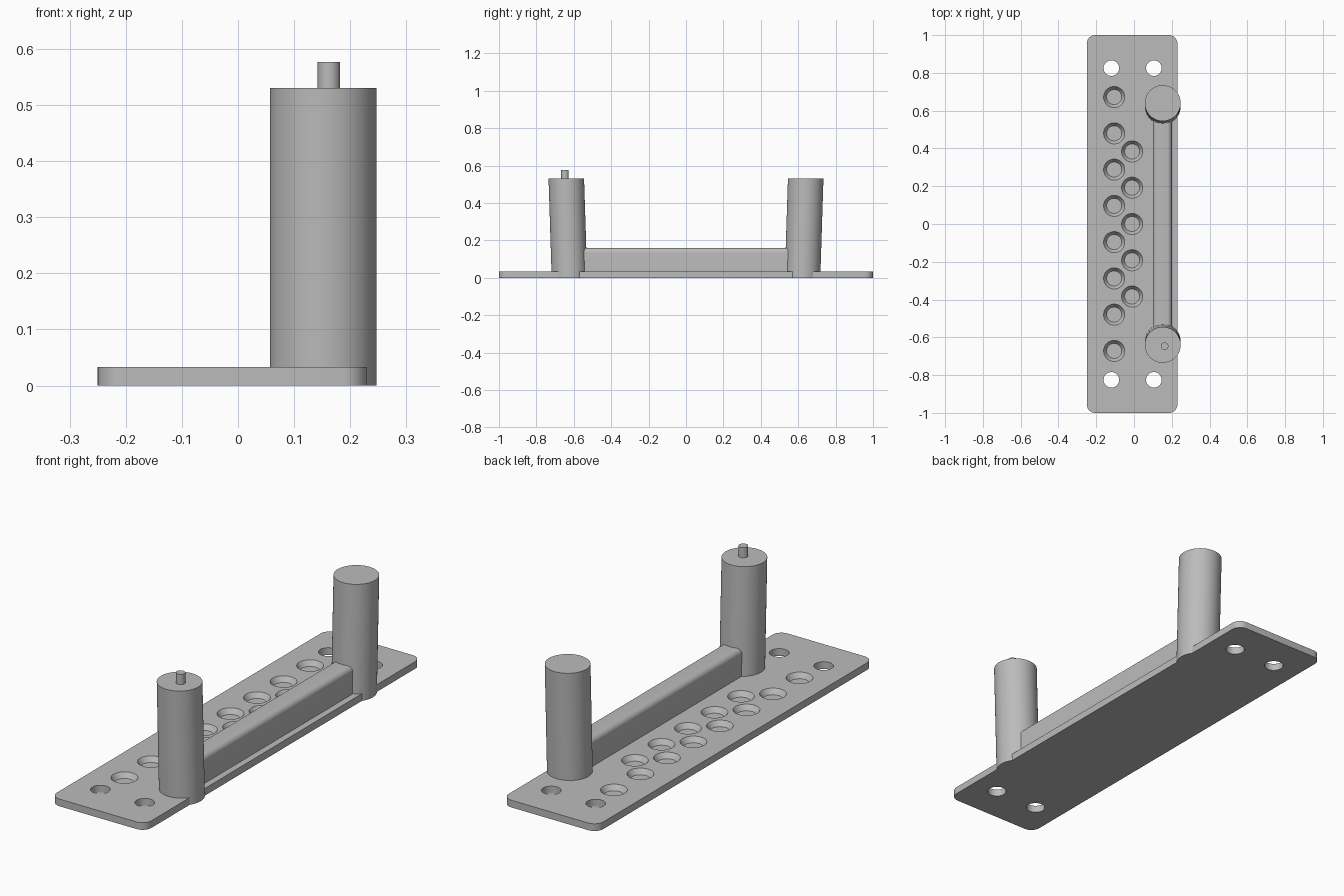
import bpy, bmesh, math
from mathutils import Matrix, Vector

cube = bpy.data.objects.get("Cube")
if cube:
    bpy.data.objects.remove(cube, do_unlink=True)

PLATE_TOP = 0.033

grey = bpy.data.materials.new("plain grey")
grey.use_nodes = True
COLOUR = (0.5, 0.5, 0.5, 1)
grey.diffuse_color = COLOUR
grey.node_tree.nodes["Principled BSDF"].inputs["Base Color"].default_value = COLOUR


def make_object(name, bm):
    mesh = bpy.data.meshes.new(name)
    bmesh.ops.recalc_face_normals(bm, faces=bm.faces)
    bm.to_mesh(mesh)
    bm.free()
    mesh.materials.append(grey)
    obj = bpy.data.objects.new(name, mesh)
    bpy.context.collection.objects.link(obj)
    return obj


def smooth(obj):
    bpy.ops.object.select_all(action='DESELECT')
    obj.select_set(True)
    bpy.context.view_layer.objects.active = obj
    bpy.ops.object.shade_smooth_by_angle(angle=math.radians(30))


def add_cone(bm, x, y, z0, z1, r0, r1, segments=48):
    """Vertical cone or cylinder from z0 to z1."""
    return bmesh.ops.create_cone(
        bm, cap_ends=True, segments=segments, radius1=r0, radius2=r1,
        depth=z1 - z0, matrix=Matrix.Translation((x, y, (z0 + z1) / 2)))["verts"]


def add_box(bm, low, high):
    low, high = Vector(low), Vector(high)
    place = Matrix.Translation((low + high) / 2) @ Matrix.Diagonal((*(high - low), 1))
    bmesh.ops.create_cube(bm, size=1, matrix=place)


def round_edges(bm, radius, rule):
    edges = [e for e in bm.edges if rule(*[v.co for v in e.verts])]
    bmesh.ops.bevel(bm, geom=edges, offset=radius, segments=8, profile=0.5, affect='EDGES')


# Base plate with rounded corners
bm = bmesh.new()
add_box(bm, (-0.25, -1, 0), (0.23, 1, PLATE_TOP))
round_edges(bm, 0.045, lambda a, b: abs(a.z - b.z) > 0.01)
plate = make_object("base_plate", bm)

# Screw holes go through, tapered pockets stop inside the plate
bm = bmesh.new()
for y in (-0.825, 0.825):
    for x in (-0.12, 0.105):
        add_cone(bm, x, y, -0.05, 0.1, 0.041, 0.041)
pockets = [(-0.105, 0.192 * (i - 3.5)) for i in range(8)]
pockets += [(-0.01, 0.192 * i) for i in range(-2, 3)]
for x, y in pockets:
    verts = add_cone(bm, x, y, 0.01, PLATE_TOP, 0.04, 0.056)
    rim = [f for f in {f for v in verts for f in v.link_faces}
           if all(v.co.z > 0.02 for v in f.verts)]
    top = bmesh.ops.extrude_face_region(bm, geom=rim)["geom"]
    bmesh.ops.delete(bm, geom=rim, context='FACES_ONLY')
    for v in top:
        if isinstance(v, bmesh.types.BMVert):
            v.co.z += 0.03
cutter = make_object("hole_cutter", bm)
cutter.hide_render = True

cut = plate.modifiers.new("holes", 'BOOLEAN')
cut.operation = 'DIFFERENCE'
cut.solver = 'EXACT'
cut.object = cutter
bpy.context.view_layer.objects.active = plate
plate.select_set(True)
bpy.ops.object.modifier_apply(modifier=cut.name)
bpy.data.objects.remove(cutter, do_unlink=True)
smooth(plate)

# Two posts leaning slightly outward, with level ends
for name, side in (("front_post", -1), ("back_post", 1)):
    bm = bmesh.new()
    for v in add_cone(bm, 0.152, side * 0.623, 0, 0.53, 0.095, 0.095, 96):
        v.co.y += side * 0.032 * v.co.z
    smooth(make_object(name, bm))

# Small pin on the front post
bm = bmesh.new()
add_cone(bm, 0.162, -0.647, 0.5, 0.577, 0.02, 0.02)
smooth(make_object("locating_pin", bm))

# Rail between the posts, rounded along its top edges
bm = bmesh.new()
add_box(bm, (0.1, -0.58, 0.01), (0.2, 0.58, 0.16))
round_edges(bm, 0.025, lambda a, b: min(a.z, b.z) > 0.1 and abs(a.y - b.y) > 1)
smooth(make_object("connecting_rail", bm))
